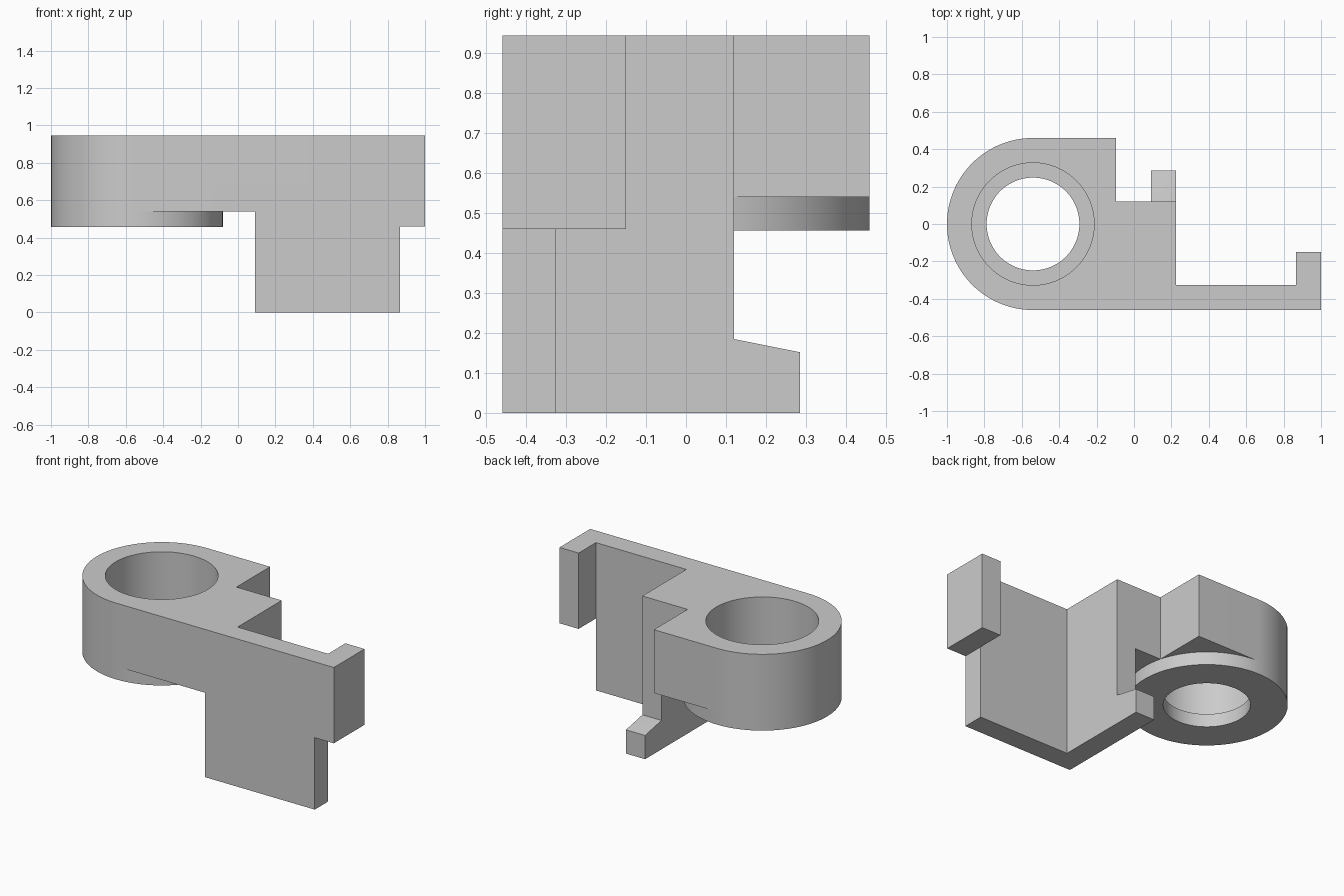
import bpy, bmesh
from math import pi, sin, cos, radians

if "Cube" in bpy.data.objects:
    bpy.data.objects.remove(bpy.data.objects["Cube"], do_unlink=True)

grey = bpy.data.materials.new("plain_grey")
grey.use_nodes = True
grey.diffuse_color = (0.6, 0.6, 0.6, 1)
grey.node_tree.nodes["Principled BSDF"].inputs["Base Color"].default_value = (0.6, 0.6, 0.6, 1)

TOP, PLATE, RING = 0.945, 0.54, 0.457      # main levels
CX, R = -0.54, 0.46                        # ring centre and radius
FRONT, WEB, SHOULDER = -0.46, -0.325, 0.12  # main depths


def arc(radius, start, end, steps):
    angles = [start + (end - start) * i / steps for i in range(steps + 1)]
    return [(CX + radius * cos(a), radius * sin(a)) for a in angles]


def circle(radius):
    return arc(radius, 0, 2 * pi, 96)[:-1]


def prism(name, outline, lift, direction):
    """Extrude an outline, placing each of its points with lift(u, v)."""
    bm = bmesh.new()
    face = bm.faces.new([bm.verts.new(lift(u, v)) for u, v in outline])
    new = bmesh.ops.extrude_face_region(bm, geom=[face])["geom"]
    bmesh.ops.translate(bm, vec=direction,
                        verts=[g for g in new if isinstance(g, bmesh.types.BMVert)])
    bmesh.ops.recalc_face_normals(bm, faces=bm.faces)
    mesh = bpy.data.meshes.new(name)
    bm.to_mesh(mesh)
    bm.free()
    mesh.materials.append(grey)
    ob = bpy.data.objects.new(name, mesh)
    bpy.context.collection.objects.link(ob)
    return ob


def upright(name, outline, z0, z1):
    return prism(name, outline, lambda x, y: (x, y, z0), (0, 0, z1 - z0))


def combine(body, other, operation):
    bpy.context.view_layer.objects.active = body
    mod = body.modifiers.new(operation, "BOOLEAN")
    mod.operation, mod.solver, mod.object = operation, "EXACT", other
    bpy.ops.object.modifier_apply(modifier=mod.name)
    bpy.data.objects.remove(other, do_unlink=True)


# Upper plate with rounded end and stepped back edge
bracket = upright("bracket_body", arc(R, pi / 2, 3 * pi / 2, 48) + [
    (0.865, FRONT), (0.865, WEB), (0.225, WEB), (0.225, SHOULDER),
    (-0.095, SHOULDER), (-0.095, R)], PLATE, TOP)

# L-shaped leg, hooked end tab, and seat ring
leg = upright("leg", [(0.09, FRONT), (0.865, FRONT), (0.865, WEB), (0.225, WEB),
                      (0.225, SHOULDER), (0.09, SHOULDER)], 0, PLATE)
tab = upright("end_tab", [(0.865, FRONT), (1, FRONT), (1, -0.15), (0.865, -0.15)], 0.46, TOP)
ring = upright("seat_ring", circle(R), RING, PLATE)

# Sloped foot behind the leg
foot = prism("foot", [(SHOULDER, 0), (0.285, 0), (0.285, 0.152), (SHOULDER, 0.185)],
             lambda y, z: (0.09, y, z), (0.135, 0, 0))

for part in (leg, tab, ring, foot):
    combine(bracket, part, "UNION")

# Wide bore down to the seat, narrow bore right through
for name, radius, bottom in (("wide_bore", 0.327, PLATE), ("narrow_bore", 0.248, 0.3)):
    combine(bracket, upright(name, circle(radius), bottom, 1.1), "DIFFERENCE")

bpy.ops.object.select_all(action="DESELECT")
bracket.select_set(True)
bpy.context.view_layer.objects.active = bracket
bpy.ops.object.shade_smooth_by_angle(angle=radians(30))
